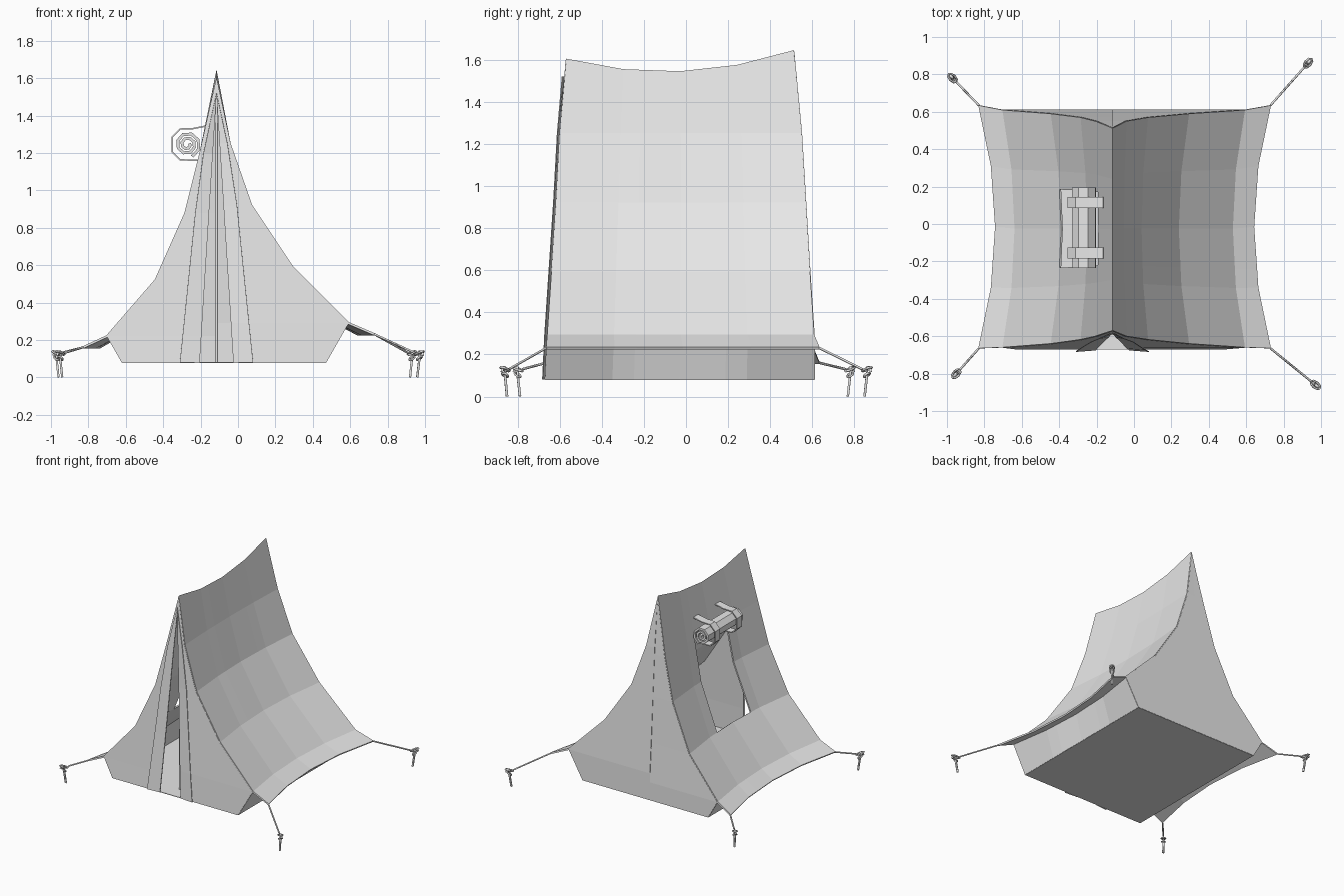
import bpy, bmesh, math
from mathutils import Vector

cube = bpy.data.objects.get("Cube")
if cube:
    bpy.data.objects.remove(cube)

GREY = (0.8, 0.8, 0.8, 1)
mat = bpy.data.materials.new("canvas grey")
mat.use_nodes = True
mat.diffuse_color = GREY
mat.node_tree.nodes["Principled BSDF"].inputs["Base Color"].default_value = GREY


def make(name, verts, faces, thick=0.0):
    """Flat-faced mesh, with optional cloth thickness."""
    me = bpy.data.meshes.new(name)
    me.from_pydata([tuple(v) for v in verts], [], faces)
    bm = bmesh.new()
    bm.from_mesh(me)
    bmesh.ops.remove_doubles(bm, verts=bm.verts, dist=0.0005)
    bmesh.ops.recalc_face_normals(bm, faces=bm.faces)
    bm.to_mesh(me)
    bm.free()
    me.materials.append(mat)
    ob = bpy.data.objects.new(name, me)
    bpy.context.collection.objects.link(ob)
    if thick:
        mod = ob.modifiers.new("cloth", "SOLIDIFY")
        mod.thickness = thick
        mod.offset = 0
    return ob


def strips(name, lines, thick, skip=lambda r, c: False):
    """Bridge a list of equally long point lines with quads."""
    n = len(lines[0])
    verts = [p for line in lines for p in line]
    faces = [(r * n + c, r * n + c + 1, (r + 1) * n + c + 1, (r + 1) * n + c)
             for r in range(len(lines) - 1) for c in range(n - 1) if not skip(r, c)]
    return make(name, verts, faces, thick)


def ribbon(name, path, y0, y1, thick):
    """Sheet that follows an xz path and spans y0 to y1."""
    return strips(name, [[(x, y, z) for x, z in path] for y in (y0, y1)], thick)


def tube(name, points, radius, cyclic=False):
    cu = bpy.data.curves.new(name, "CURVE")
    cu.dimensions = "3D"
    cu.bevel_depth = radius
    cu.bevel_resolution = 0
    cu.use_fill_caps = True
    sp = cu.splines.new("POLY")
    sp.points.add(len(points) - 1)
    for p, co in zip(sp.points, points):
        p.co = (*co, 1)
    sp.use_cyclic_u = cyclic
    cu.materials.append(mat)
    ob = bpy.data.objects.new(name, cu)
    bpy.context.collection.objects.link(ob)
    return ob


# Roof profile rows, ridge to eave
RIDGE = -0.115
FLOOR = 0.08
SIDES = {
    "right": [(RIDGE, 1.62), (-0.20, 1.20), (-0.28, 0.88), (-0.44, 0.52), (-0.70, 0.22), (-0.83, 0.16)],
    "left": [(RIDGE, 1.62), (-0.045, 1.25), (0.07, 0.92), (0.29, 0.59), (0.59, 0.29), (0.73, 0.23)],
}
FRONT = [-0.57, -0.60, -0.618, -0.64, -0.66, -0.665]
BACK = [0.513, 0.55, 0.57, 0.59, 0.61, 0.635]
SAG = [0, 0.015, 0.035, 0.055, 0.065, 0.09]
COLS = [-1, -0.5, -0.34, 0, 0.34, 0.5, 1]
BASE = {"right": -0.62, "left": 0.47}
FRONT_Y, BACK_Y = -0.67, 0.61


def roof_point(side, row, t):
    x, z = SIDES[side][row]
    y = FRONT[row] + (BACK[row] - FRONT[row]) * (t + 1) / 2
    dip = 1 - 0.5 * abs(t) if abs(t) <= 0.5 else 1.5 * (1 - abs(t))
    if row == 0:
        z += 0.02 * t - 0.08 * dip
    else:
        x += SAG[row] * dip * (1 if x < RIDGE else -1)
    return (x, y, z)


# Roof: both slopes in one sheet, window left open on the right slope
rows = [("right", r) for r in range(5, -1, -1)] + [("left", r) for r in range(1, 6)]
strips("roof", [[roof_point(s, r, t) for t in COLS] for s, r in rows], 0.012,
       lambda r, c: r in (2, 3) and c in (2, 3))

# Low side walls below the eaves
for side, bx in BASE.items():
    top = [roof_point(side, 4, t) for t in COLS]
    low = [(bx, FRONT_Y + (BACK_Y - FRONT_Y) * (t + 1) / 2, FLOOR) for t in COLS]
    strips(side + "_side_wall", [top, low], 0.004)

# Floor
make("floor", [(x, y, FLOOR) for x, y in ((BASE["right"], FRONT_Y), (BASE["left"], FRONT_Y),
                                         (BASE["left"], BACK_Y), (BASE["right"], BACK_Y))],
     [(0, 1, 2, 3)], 0.004)

# Back wall
for side, bx in BASE.items():
    outer = [roof_point(side, r, 1) for r in range(5)] + [(bx, BACK_Y, FLOOR)]
    strips(side + "_back_wall", [outer, [(RIDGE, y, z) for x, y, z in outer]], 0.004)


# Front wall halves beside a narrow door, and folded door flaps
def door_half(z):
    return 0.09 * max(0, 1.52 - z) / 1.44


for side, bx in BASE.items():
    sg = -1 if side == "right" else 1
    outer = [roof_point(side, r, -1) for r in range(5)] + [(bx, FRONT_Y, FLOOR)]
    # extra point at the top of the door
    a, b = Vector(outer[0]), Vector(outer[1])
    outer.insert(1, tuple(a.lerp(b, (a.z - 1.52) / (a.z - b.z))))
    inner = [(RIDGE + sg * door_half(z), y, z) for x, y, z in outer]
    strips(side + "_front_wall", [outer, inner], 0.004)
    edge, fold = [], []
    for x, y, z in inner[1:]:
        width = 0.065 * (1.52 - z) / 0.42 if z > 1.1 else 0.065 + 0.04 * (1.1 - z)
        width = min(width, max(0.0, abs(outer[len(edge) + 1][0] - x) - 0.01))
        edge.append((x, y - 0.004, z))
        fold.append((x + sg * width, y - 0.012, z))
    strips(side + "_door_flap", [edge, fold], 0.004)

# Door pole
tube("door_pole", [(RIDGE, -0.555, FLOOR), (RIDGE, -0.555, 1.52)], 0.009)

# Rolled window cover: a spiral sheet
CX, CZ = -0.272, 1.245
spiral = []
for i in range(19):
    ang = math.radians(22.5 - 45 * i)
    rad = 0.014 + 0.0031 * i
    spiral.append((CX + rad * math.cos(ang), CZ + rad * math.sin(ang)))
ribbon("window_roll", spiral, -0.235, 0.195, 0.017)

# Straps holding the roll
strap = [(-0.165, 1.345), (-0.24, 1.33), (-0.31, 1.328), (-0.352, 1.285),
         (-0.352, 1.205), (-0.31, 1.163), (-0.19, 1.16)]
for name, y in (("front_strap", -0.155), ("back_strap", 0.115)):
    ribbon(name, strap, y - 0.03, y + 0.03, 0.008)

# Guy ropes with ground pegs at the four corners
PEGS = {("right", -1): (-0.95, -0.80), ("right", 1): (-0.97, 0.78),
        ("left", -1): (0.97, -0.86), ("left", 1): (0.93, 0.86)}
for (side, end), (px, py) in PEGS.items():
    name = side + ("_front" if end < 0 else "_back")
    corner = Vector(roof_point(side, 5, end))
    head = Vector((px, py, 0.13))
    out = Vector((px - corner.x, py - corner.y, 0)).normalized()
    across = Vector((-out.y, out.x, 0))
    up = Vector((0, 0, 1))
    tube(name + "_rope", [corner, head - out * 0.03], 0.006)
    # rope loop and knot around the peg
    for label, centre, r1, r2 in (("loop", head, 0.030, 0.016),
                                  ("knot", head - up * 0.028, 0.014, 0.014)):
        ring = []
        for i in range(8):
            ang = math.tau * i / 8
            ring.append(centre + out * r1 * math.cos(ang) + across * r2 * math.sin(ang)
                        + up * 0.010 * math.cos(ang))
        tube(name + "_" + label, ring, 0.006, True)
    # bent peg
    tip = head - out * 0.015
    tip.z = 0.001
    tube(name + "_peg", [tip, head - up * 0.03, head + up * 0.008,
                         head + out * 0.018 + up * 0.008, head + out * 0.024 - up * 0.014], 0.008)
